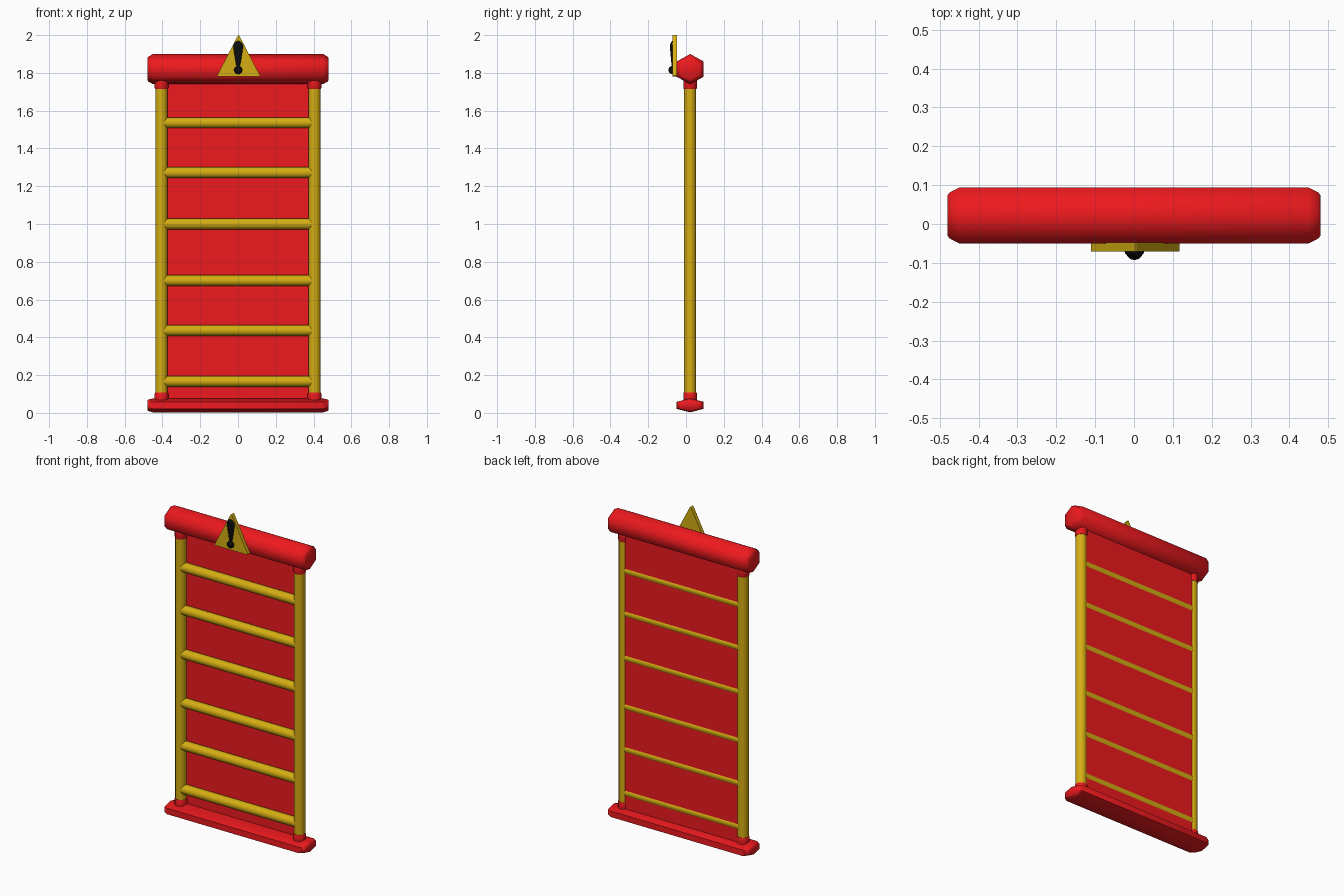
import bpy, bmesh, math
from mathutils import Vector

if "Cube" in bpy.data.objects:
    bpy.data.objects.remove(bpy.data.objects["Cube"])

YC = 0.022  # depth of the frame's centre line


def material(name, rgb):
    m = bpy.data.materials.new(name)
    m.diffuse_color = (*rgb, 1)
    m.use_nodes = True
    m.node_tree.nodes["Principled BSDF"].inputs["Base Color"].default_value = m.diffuse_color
    return m


RED = material("red", (0.85, 0.010, 0.013))
YELLOW = material("yellow", (0.66, 0.42, 0.006))
BLACK = material("black", (0.004, 0.004, 0.004))


def finish(name, bm, mat, angle=None):
    bmesh.ops.recalc_face_normals(bm, faces=bm.faces)
    me = bpy.data.meshes.new(name)
    bm.to_mesh(me)
    bm.free()
    ob = bpy.data.objects.new(name, me)
    bpy.context.collection.objects.link(ob)
    me.materials.append(mat)
    if angle:
        bpy.ops.object.select_all(action='DESELECT')
        ob.select_set(True)
        bpy.context.view_layer.objects.active = ob
        bpy.ops.object.shade_smooth_by_angle(angle=math.radians(angle))
    return ob


def spun(name, mat, centre, axis, stations, n, ry, rz, turn=0.0, angle=65):
    """Loft n-sided rings along x or z; stations are (position, scale)."""
    bm = bmesh.new()
    rings = []
    for pos, s in stations:
        ring = []
        for i in range(n):
            a = turn + 2 * math.pi * i / n
            u, v = math.cos(a) * ry * s, math.sin(a) * rz * s
            offset = Vector((pos, u, v)) if axis == 'x' else Vector((v, u, pos))
            ring.append(bm.verts.new(Vector(centre) + offset))
        rings.append(ring)
    for a, b in zip(rings, rings[1:]):
        for i in range(n):
            j = (i + 1) % n
            bm.faces.new((a[i], a[j], b[j], b[i]))
    bm.faces.new(rings[0])
    bm.faces.new(rings[-1])
    return finish(name, bm, mat, angle)


def box(name, mat, lo, hi):
    bm = bmesh.new()
    bmesh.ops.create_cube(bm, size=1)
    for v in bm.verts:
        v.co = [(a + b) / 2 + c * (b - a) for a, b, c in zip(lo, hi, v.co)]
    return finish(name, bm, mat)


# Hexagonal end beams with chamfered ends
ends = [(-0.48, 0.72), (-0.475, 0.82), (-0.45, 1), (0.45, 1), (0.475, 0.82), (0.48, 0.72)]
for name, z, rz in (("top_beam", 1.82, 0.08), ("bottom_beam", 0.04, 0.037)):
    spun(name, RED, (0, YC, z), 'x', ends, 6, 0.083, rz, math.pi / 6)

# Upright posts with a collar at each end
for side, sx in (("left", -1), ("right", 1)):
    x = 0.405 * sx
    spun(side + "_post", YELLOW, (x, YC, 0), 'z', [(0.05, 1), (1.78, 1)], 12, 0.032, 0.032)
    for end, lo, hi in (("lower", 0.05, 0.108), ("upper", 1.715, 1.78)):
        spun(f"{side}_{end}_collar", RED, (x, YC, 0), 'z',
             [(lo, 0.93), (lo + 0.006, 1), (hi - 0.006, 1), (hi, 0.93)], 12, 0.036, 0.036)

# Rungs
for i, z in enumerate((0.167, 0.436, 1.0, 0.70, 1.272, 1.536)):
    spun(f"rung_{i + 1}", YELLOW, (0, YC, z), 'x', [(-0.405, 1), (0.405, 1)], 12, 0.029, 0.029)

# Backing panel, set just inside the rear of the rungs
box("back_panel", RED, (-0.405, 0.040, 0.05), (0.405, 0.046, 1.78))

# Triangular warning plate with a slightly blunted tip
bm = bmesh.new()
outline = [(-0.111, 1.785), (-0.106, 1.78), (0.112, 1.78), (0.117, 1.785), (0.007, 1.997), (0.003, 2.0), (-0.001, 1.997)]
plate = bm.faces.new([bm.verts.new((x, -0.047, z)) for x, z in outline])
out = bmesh.ops.extrude_face_region(bm, geom=[plate])
for v in out["geom"]:
    if isinstance(v, bmesh.types.BMVert):
        v.co.y = -0.071
finish("warning_plate", bm, YELLOW)

# Raised warning mark: tapered stroke and round dot
stroke = [(1.836, 0.2), (1.840, 0.40), (1.86, 0.55), (1.90, 0.80), (1.935, 1),
          (1.952, 0.92), (1.963, 0.6), (1.968, 0.2)]
spun("warning_stroke", BLACK, (0.001, -0.070, 0), 'z', stroke, 12, 0.015, 0.026, angle=80)
bm = bmesh.new()
bmesh.ops.create_uvsphere(bm, u_segments=12, v_segments=8, radius=0.022)
for v in bm.verts:
    v.co += Vector((0.001, -0.071, 1.815))
finish("warning_dot", bm, BLACK, 60)
